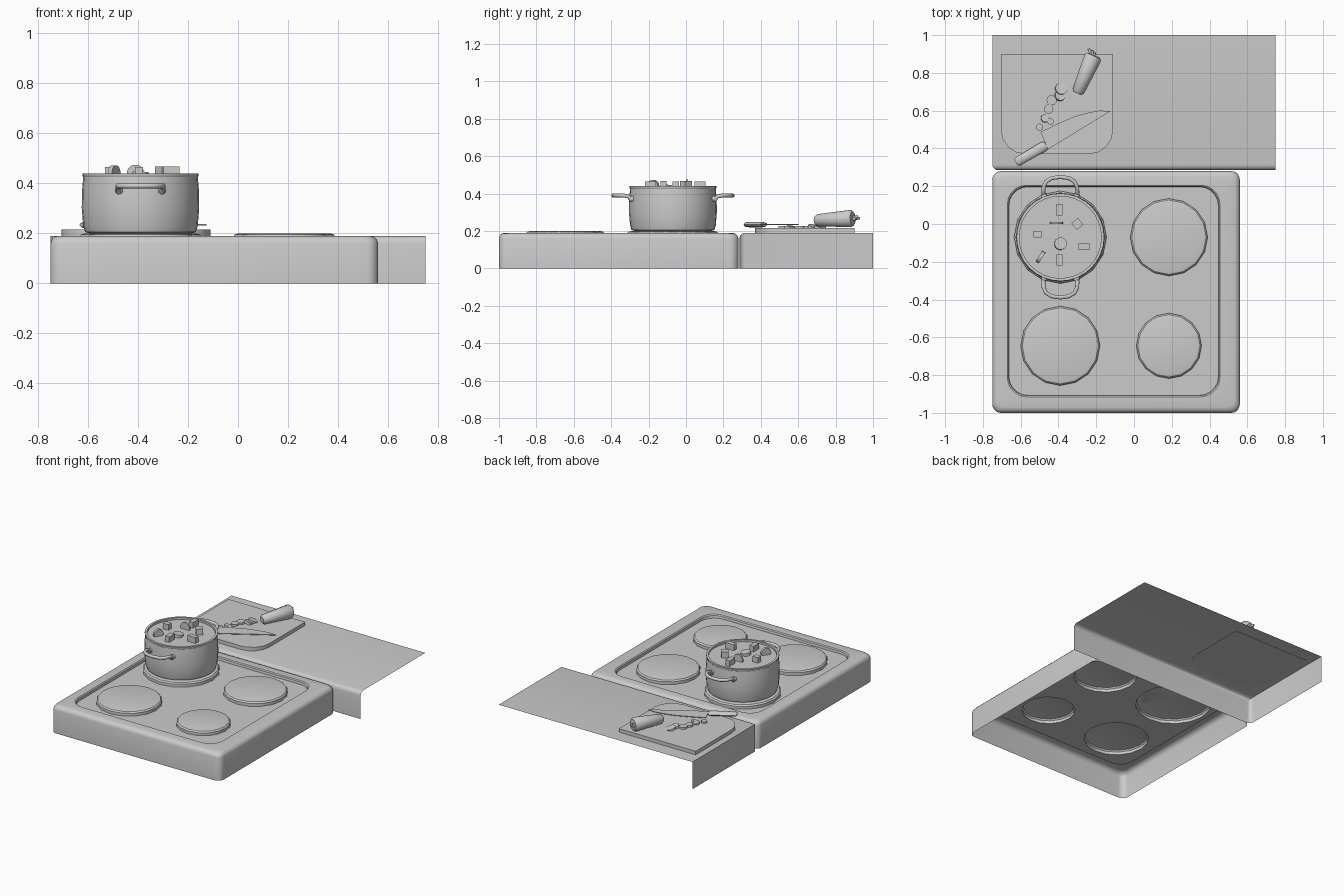
import bpy, bmesh, math
from math import sin, cos, pi, radians
from mathutils import Vector

if "Cube" in bpy.data.objects:
    bpy.data.objects.remove(bpy.data.objects["Cube"])


def finish(name, bm, angle=35):
    bmesh.ops.recalc_face_normals(bm, faces=bm.faces)
    me = bpy.data.meshes.new(name)
    bm.to_mesh(me)
    bm.free()
    ob = bpy.data.objects.new(name, me)
    bpy.context.collection.objects.link(ob)
    shade(ob, angle)
    return ob


def shade(ob, angle=35):
    bpy.ops.object.select_all(action='DESELECT')
    ob.select_set(True)
    bpy.context.view_layer.objects.active = ob
    bpy.ops.object.shade_smooth_by_angle(angle=radians(angle))


def rounded_rect(x0, x1, y0, y1, r, n=5):
    pts = []
    for cx, cy, a in ((x1 - r, y1 - r, 0), (x0 + r, y1 - r, 90), (x0 + r, y0 + r, 180), (x1 - r, y0 + r, 270)):
        for i in range(n + 1):
            t = radians(a + 90 * i / n)
            pts.append((cx + r * cos(t), cy + r * sin(t)))
    return pts


def circle(cx, cy, r, n):
    return [(cx + r * cos(2 * pi * i / n), cy + r * sin(2 * pi * i / n)) for i in range(n)]


def skin(bm, rings, cap_start=False, cap_end=False):
    """Join equal-length rings of 3D points with quads; return vertex rings."""
    vr = [[bm.verts.new(p) for p in ring] for ring in rings]
    for a, b in zip(vr, vr[1:]):
        n = len(a)
        for i in range(n):
            bm.faces.new((a[i], a[(i + 1) % n], b[(i + 1) % n], b[i]))
    if cap_start:
        bm.faces.new(vr[0][::-1])
    if cap_end:
        bm.faces.new(vr[-1])
    return vr


def lift(pts, z):
    return [(x, y, z) for x, y in pts]


def lathe(name, cx, cy, profile, n, **caps):
    bm = bmesh.new()
    skin(bm, [lift(circle(cx, cy, r, n), z) for r, z in profile], **caps)
    return finish(name, bm)


def prism(name, pts, z0, z1):
    bm = bmesh.new()
    skin(bm, [lift(pts, z0), lift(pts, z1)], True, True)
    return finish(name, bm, 30)


def rod(name, a, b, ra, rb, n=12, bulge=0):
    """Tapered cylinder between two points, with optional softened ends."""
    a, b = Vector(a), Vector(b)
    d = b - a
    q = d.to_track_quat('Z', 'Y')
    stations = [(0, ra), (1, rb)]
    if bulge:
        stations = [(0, ra * .7), (bulge, ra), (1 - bulge, rb), (1, rb * .8)]
    bm = bmesh.new()
    skin(bm, [[a + d * t + q @ Vector((r * cos(2 * pi * i / n), r * sin(2 * pi * i / n), 0))
               for i in range(n)] for t, r in stations], True, True)
    return finish(name, bm, 50)


# Stove shell: open bottom, rounded rim, recessed hob panel with burner openings
burners = [("front_left", -.39, -.645, .21), ("front_right", .185, -.645, .173),
           ("back_right", .185, -.07, .205), ("back_left", -.39, -.07, .245)]
PANEL = .167
bm = bmesh.new()
rings = []
for d, z in ((0, 0), (0, .16), (.004, .174), (.015, .186), (.03, .19)):
    rings.append(lift(rounded_rect(-.75 + d, .56 - d, -1 + d, .28 - d, .045), z))
for d, z in ((0, .19), (.006, .184), (.008, PANEL)):
    rings.append(lift(rounded_rect(-.67 + d, .455 - d, -.915 + d, .205 - d, .10), z))
loops = [skin(bm, rings)[-1]]
edges = [bm.edges.get((v, loops[0][(i + 1) % len(loops[0])])) for i, v in enumerate(loops[0])]
for _, x, y, r in burners:
    vs = [bm.verts.new(p) for p in lift(circle(x, y, r, 16), PANEL)]
    edges += [bm.edges.new((v, vs[(i + 1) % 16])) for i, v in enumerate(vs)]
bmesh.ops.triangle_fill(bm, edges=edges, use_beauty=True, normal=(0, 0, 1))
finish("stove_body", bm)

# Hot plates
for name, x, y, r in burners:
    lathe(name + "_burner", x, y, [(r, PANEL), (r, .187), (r - .008, .196), (r - .025, .20)], 16, cap_end=True)

# Worktop: front and left walls only, rounded front edge
bm = bmesh.new()
bmesh.ops.create_cube(bm, size=1)
for v in bm.verts:
    v.co = Vector((v.co.x * 1.5, v.co.y * .715 + .6425, (v.co.z + .5) * .19))
bmesh.ops.delete(bm, geom=[f for f in bm.faces if f.normal.z < -.5 or f.normal.y > .5 or f.normal.x > .5],
                 context='FACES')
front = [e for e in bm.edges if len(e.link_faces) == 2 and any(f.normal.y < -.5 for f in e.link_faces)]
bmesh.ops.bevel(bm, geom=front, offset=.03, segments=4, profile=.5, affect='EDGES')
finish("worktop", bm)

# Cutting board with rounded front corners
board = [(-.11, .90), (-.705, .90)]
for cx, a in ((-.575, 180), (-.24, 270)):
    board += [(cx + .13 * cos(radians(a + t)), .50 + .13 * sin(radians(a + t))) for t in (0, 22, 45, 68, 90)]
prism("cutting_board", board, .188, .215)

# Pot and soup
PX, PY = -.39, -.07
lathe("pot", PX, PY, [(.205, .20), (.222, .206), (.229, .23), (.235, .30), (.234, .37), (.229, .425), (.232, .43),
                      (.232, .44), (.217, .44), (.217, .36), (.21, .215)], 32, cap_start=True, cap_end=True)
lathe("soup", PX, PY, [(.217, .426)], 32, cap_end=True)

# Pot handles with small mounts
half = [(.085, .222, .362), (.09, .236, .384), (.089, .265, .39), (.075, .295, .39), (.045, .313, .39)]
path = half + [(0, .319, .39)] + [(-x, y, z) for x, y, z in reversed(half)]
for side, label in ((1, "back"), (-1, "front")):
    cu = bpy.data.curves.new(label + "_pot_handle", 'CURVE')
    cu.dimensions = '3D'
    cu.bevel_depth = .011
    cu.bevel_resolution = 2
    cu.use_fill_caps = True
    sp = cu.splines.new('POLY')
    sp.points.add(len(path) - 1)
    for p, (x, y, z) in zip(sp.points, path):
        p.co = (PX + x, PY + side * y, z, 1)
    ob = bpy.data.objects.new(label + "_pot_handle", cu)
    bpy.context.collection.objects.link(ob)
    bpy.ops.object.select_all(action='DESELECT')
    ob.select_set(True)
    bpy.context.view_layer.objects.active = ob
    bpy.ops.object.convert(target='MESH')
    shade(bpy.context.object, 60)
    for s in (-1, 1):
        rod(label + "_handle_mount", (PX + s * .085, PY + side * .205, .372),
            (PX + s * .085, PY + side * .23, .372), .017, .015, 10)


# Vegetable cubes in the soup
def cube(x, y, sx, sy, top, rot=0):
    c, s = cos(radians(rot)), sin(radians(rot))
    pts = [(x + c * u - s * v, y + s * u + c * v) for u, v in
           ((-sx / 2, -sy / 2), (sx / 2, -sy / 2), (sx / 2, sy / 2), (-sx / 2, sy / 2))]
    prism("soup_cube", pts, .415, top)


for args in ((-.395, .075, .032, .06, .465), (-.30, 0, .045, .045, .467, 37), (-.51, -.055, .042, .035, .465),
             (-.265, -.12, .064, .032, .467), (-.395, -.19, .032, .058, .465)):
    cube(*args)
# Carrot slices standing and lying in the soup
rod("soup_slice", (-.41, -.001, .44), (-.41, .011, .44), .035, .035, 14)
rod("soup_slice", (-.503, -.17, .44), (-.487, -.18, .44), .033, .033, 14)
rod("soup_slice", (-.39, -.105, .425), (-.388, -.103, .445), .033, .033, 14)

# Knife: wedge blade and rounded handle
blade = [(-.455, .395), (-.125, .597), (-.18, .601), (-.25, .588), (-.32, .568), (-.41, .528), (-.495, .487)]
prism("knife_blade", blade, .232, .237)
bm = bmesh.new()
a, b = Vector((-.625, .325, 0)), Vector((-.465, .418, 0))
side = Vector((-(b - a).y, (b - a).x, 0)).normalized()
sections = []
for t, w, h in ((0, .017, .008), (.06, .026, .014), (.3, .025, .015), (.8, .027, .015), (.94, .026, .013), (1, .02, .008)):
    sections.append([a + (b - a) * t + side * (w * cos(i * pi / 5)) + Vector((0, 0, .234 + h * sin(i * pi / 5)))
                     for i in range(10)])
skin(bm, sections, True, True)
finish("knife_handle", bm, 50)

# Carrot with cut leaf stalks
rod("carrot", (-.30, .692, .257), (-.213, .892, .267), .033, .047, 14, bulge=.06)
for tip in ((-.24, .928, .268), (-.222, .92, .278), (-.208, .908, .262)):
    rod("carrot_stalk", (-.217, .88, .267), tip, .009, .007, 8)

# Cut carrot coins on the board
for x, y, r, tilt in ((-.387, .715, .032, .003), (-.393, .678, .029, .004), (-.436, .655, .027, 0), (-.452, .609, .025, 0),
                      (-.472, .559, .022, .002), (-.442, .542, .017, 0), (-.50, .513, .019, 0)):
    rod("carrot_coin", (x, y, .214), (x + tilt, y + tilt, .227), r, r, 14)
